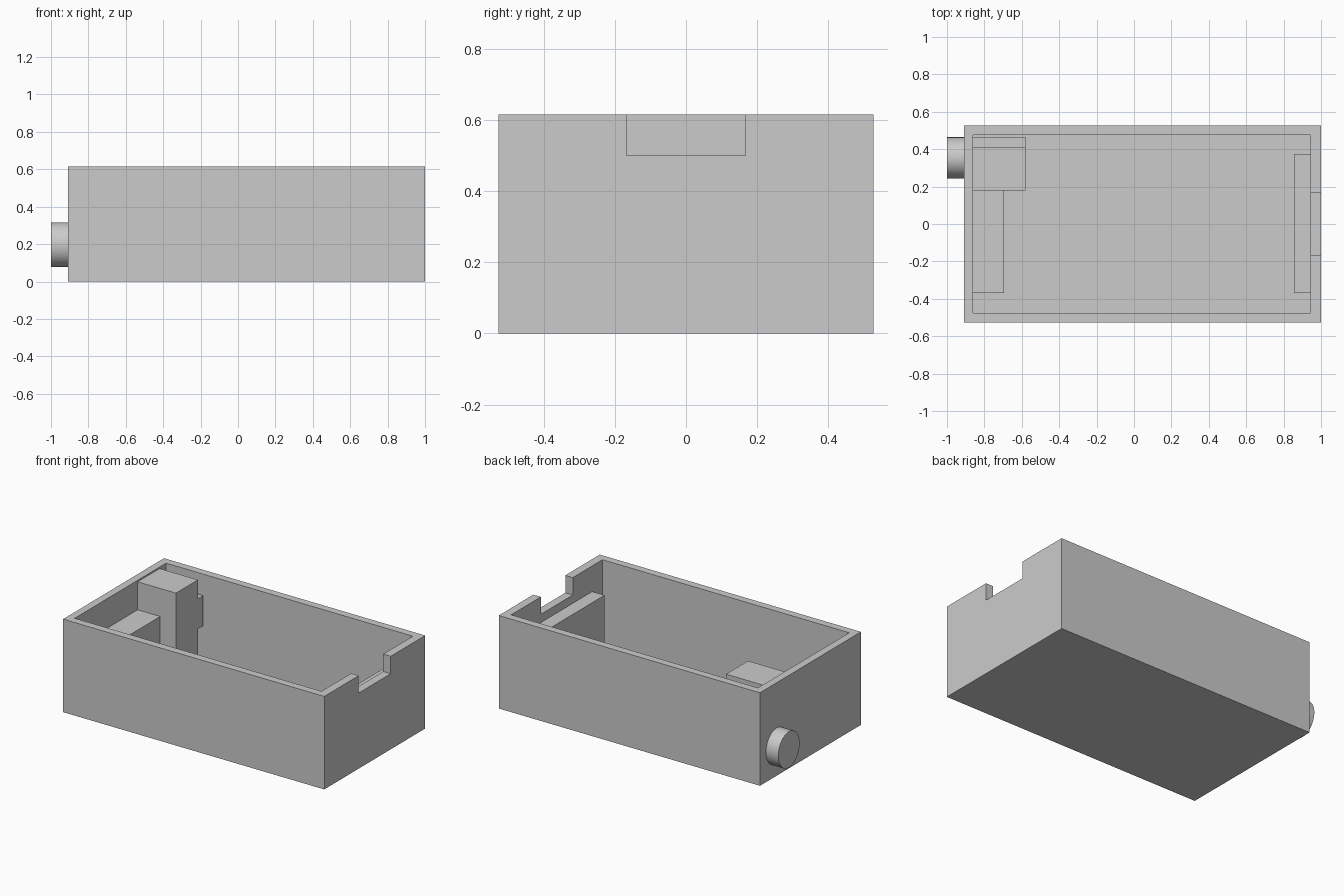
import bpy
import math

if "Cube" in bpy.data.objects:
    bpy.data.objects.remove(bpy.data.objects["Cube"])

grey = bpy.data.materials.new("light_grey")
grey.diffuse_color = (0.6, 0.6, 0.6, 1)
grey.use_nodes = True
grey.node_tree.nodes["Principled BSDF"].inputs["Base Color"].default_value = grey.diffuse_color


def box(name, x, y, z):
    """Axis-aligned box from (min, max) pairs."""
    bpy.ops.mesh.primitive_cube_add(size=1)
    ob = bpy.context.object
    ob.name = name
    for v in ob.data.vertices:
        v.co = [lo + (c + 0.5) * (hi - lo) for c, (lo, hi) in zip(v.co, (x, y, z))]
    ob.data.materials.append(grey)
    return ob


def cut(target, cutter):
    """Subtract a hidden helper from the target."""
    mod = target.modifiers.new(cutter.name, 'BOOLEAN')
    mod.operation = 'DIFFERENCE'
    mod.solver = 'EXACT'
    mod.object = cutter
    cutter.hide_render = True
    cutter.hide_viewport = True


# Open tray with a cable notch in the right wall
H, FLOOR = 0.615, 0.05
XL, XR = -0.86, 0.945
tray = box("tray", (-0.91, 1.0), (-0.527, 0.527), (0, H))
cut(tray, box("cavity_cutter", (XL, XR), (-0.477, 0.477), (FLOOR, 0.8)))
cut(tray, box("notch_cutter", (0.9, 1.1), (-0.167, 0.167), (0.5, 0.8)))

# Blocks standing inside against the end walls
box("tall_block", (XL, -0.58), (0.18, 0.41), (FLOOR, 0.605))
box("side_tab", (XL, -0.58), (0.41, 0.465), (0.28, 0.48))
box("left_ledge", (XL, -0.695), (-0.37, 0.18), (FLOOR, 0.42))
box("right_ledge", (0.855, XR), (-0.37, 0.375), (FLOOR, 0.445))

# Round knob on the left wall
bpy.ops.mesh.primitive_cylinder_add(vertices=48, radius=1, depth=0.09,
                                    location=(-0.955, 0.353, 0.197),
                                    rotation=(0, math.pi / 2, 0))
knob = bpy.context.object
knob.name = "knob"
knob.scale = (0.119, 0.111, 1)
knob.data.materials.append(grey)
bpy.ops.object.transform_apply(location=False, rotation=True, scale=True)
bpy.ops.object.shade_smooth_by_angle(angle=math.radians(30))
